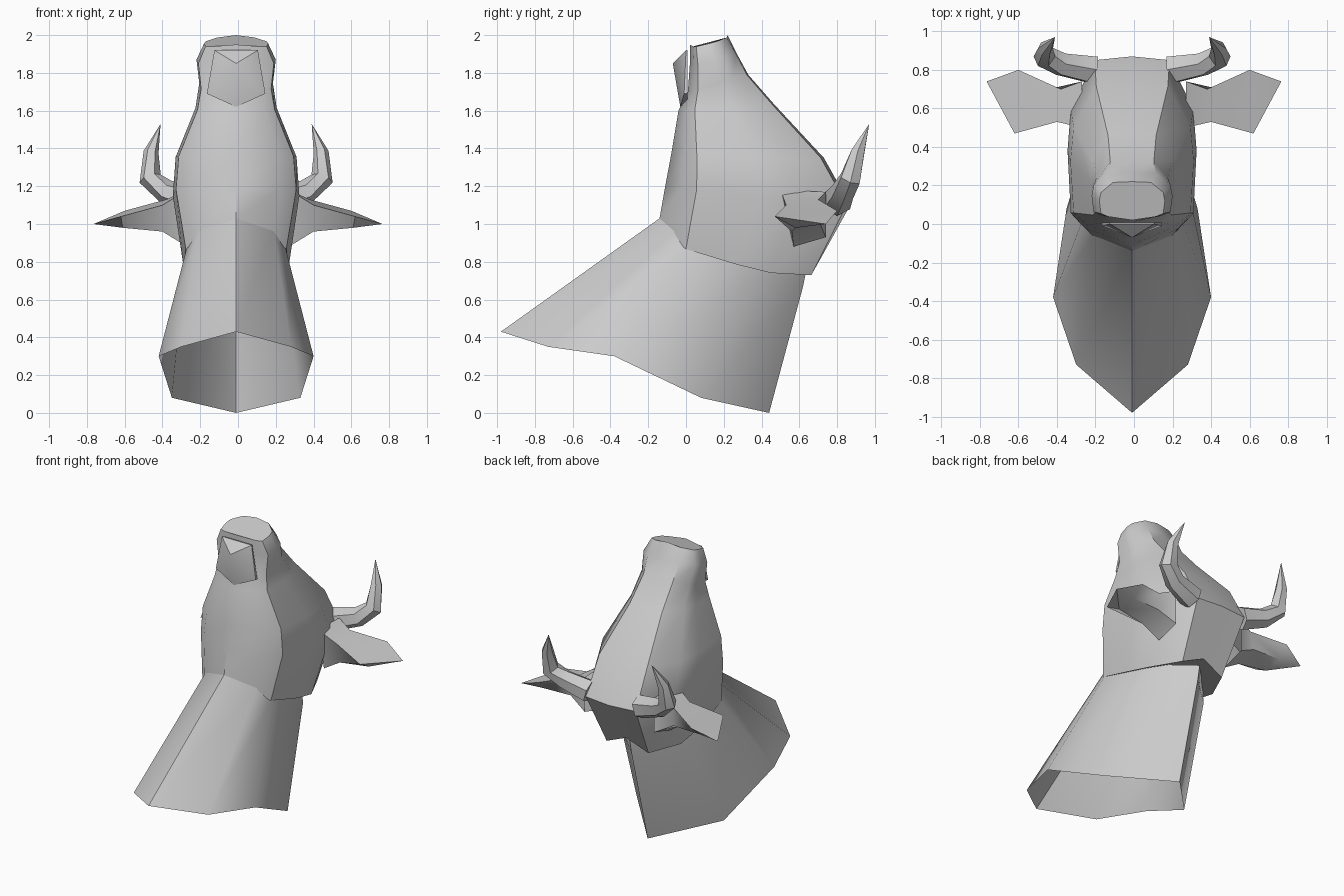
import bpy, bmesh, math
from mathutils import Vector

if "Cube" in bpy.data.objects:
    bpy.data.objects.remove(bpy.data.objects["Cube"])

GREY = (0.6, 0.6, 0.6, 1)
mat = bpy.data.materials.new("plain_grey")
mat.use_nodes = True
mat.diffuse_color = GREY
mat.node_tree.nodes["Principled BSDF"].inputs["Base Color"].default_value = GREY

SHIFT = -0.01  # the symmetry plane sits slightly off centre


def loft(name, rings, caps=(), angle=40, shift=SHIFT):
    """Skin closed rings; a one-point ring becomes a tip; caps lists rings to fill."""
    bm = bmesh.new()
    loops = [[bm.verts.new(Vector(p) + Vector((shift, 0, 0))) for p in r] for r in rings]
    for a, b in zip(loops, loops[1:]):
        for i in range(len(a)):
            j = (i + 1) % len(a)
            if len(b) == 1:
                bm.faces.new((a[i], a[j], b[0]))
            else:
                bm.faces.new((a[i], a[j], b[j], b[i]))
    for c in caps:
        bm.faces.new(loops[c])
    bmesh.ops.recalc_face_normals(bm, faces=bm.faces)
    mesh = bpy.data.meshes.new(name)
    bm.to_mesh(mesh)
    bm.free()
    obj = bpy.data.objects.new(name, mesh)
    mesh.materials.append(mat)
    bpy.context.collection.objects.link(obj)
    bpy.ops.object.select_all(action='DESELECT')
    obj.select_set(True)
    bpy.context.view_layer.objects.active = obj
    bpy.ops.object.shade_smooth_by_angle(angle=math.radians(angle))
    return obj


def mirrored(half):
    """Complete a half ring that starts and ends on the symmetry plane."""
    return half + [(-x, y, z) for x, y, z in reversed(half[1:-1])]


# Neck: flared tube, open below
neck_base = [(0, -.98, .43), (.29, -.73, .35), (.41, -.38, .3), (.34, .08, .08), (0, .44, 0)]
neck_top = [(0, -.14, 1.03), (.2, -.05, .97), (.265, 0, .86), (.25, .38, .7), (0, .62, .67)]
neck_inner = [(x * .9, y + .02, z + .1) for x, y, z in neck_top]
loft("neck", [mirrored(r) for r in (neck_base, neck_top, neck_inner)])

# Head: one cross-section (depth fraction, width fraction) swept from throat to nose
SECTION = [(0, 0), (.09, .72), (.17, .95), (.5, 1), (.72, .95), (.98, .58), (1, 0)]


def head_ring(yf, zf, yb, zb, width, dip=0):
    return mirrored([(s * width, yf + (yb - yf) * t, zf + (zb - zf) * t - dip * s)
                     for t, s in SECTION])


loft("head", [
    head_ring(-.14, 1.03, .68, .8, .28, .13),
    head_ring(-.11, 1.2, .87, 1.1, .335),
    head_ring(-.08, 1.36, .73, 1.35, .32),
    head_ring(-.04, 1.6, .47, 1.63, .215),
    head_ring(.01, 1.7, .33, 1.79, .195),
    head_ring(.02, 1.84, .27, 1.9, .21),
    head_ring(.02, 1.95, .22, 2, .17, .02),
], caps=(0, -1))

# Lower lip: shallow wedge in front of the mouth gap
lip = mirrored([(0, -.03, 1.62), (.155, -.01, 1.69), (.115, 0, 1.92), (0, 0, 1.92)])
lip_back = [(x, .008, z) for x, y, z in lip]
loft("lower_lip", [lip_back, lip, [(0, -.07, 1.85)]], caps=(0,), angle=30)

for side, label in ((1, "left"), (-1, "right")):
    # Ear: broad root, narrow stalk, wide blade and pointed tip
    root = [(.27, .5, 1.18), (.27, .74, 1.17), (.27, .74, .93), (.27, .57, .88)]
    stalk = [(.4, .53, 1.1), (.38, .7, 1.13), (.4, .71, 1), (.4, .56, .96)]
    blade = [(.62, .47, 1.04), (.6, .8, 1.07), (.61, .72, 1), (.61, .58, .98)]
    ear = [[(side * x, y, z) for x, y, z in r] for r in (root, stalk, blade)]
    loft(label + "_ear", ear + [[(side * .765, .74, 1)]], shift=0)

    # Horn: six-sided tapered sweep curving outward and up
    path = [Vector((side * x, y, z)) for x, y, z in
            ((.2, .8, 1.12), (.37, .83, 1.17), (.455, .87, 1.24), (.45, .91, 1.38), (.4, .97, 1.53))]
    rings = []
    for i, radius in enumerate((.08, .065, .06, .04)):
        tangent = path[i + 1] - path[max(i - 1, 0)]
        u = tangent.cross(Vector((0, 1, 0))).normalized()
        v = tangent.cross(u).normalized()
        rings.append([path[i] + radius * (u * math.cos(a) + v * math.sin(a))
                      for a in (math.tau * k / 6 for k in range(6))])
    loft(label + "_horn", rings + [[path[-1]]], caps=(0,))
